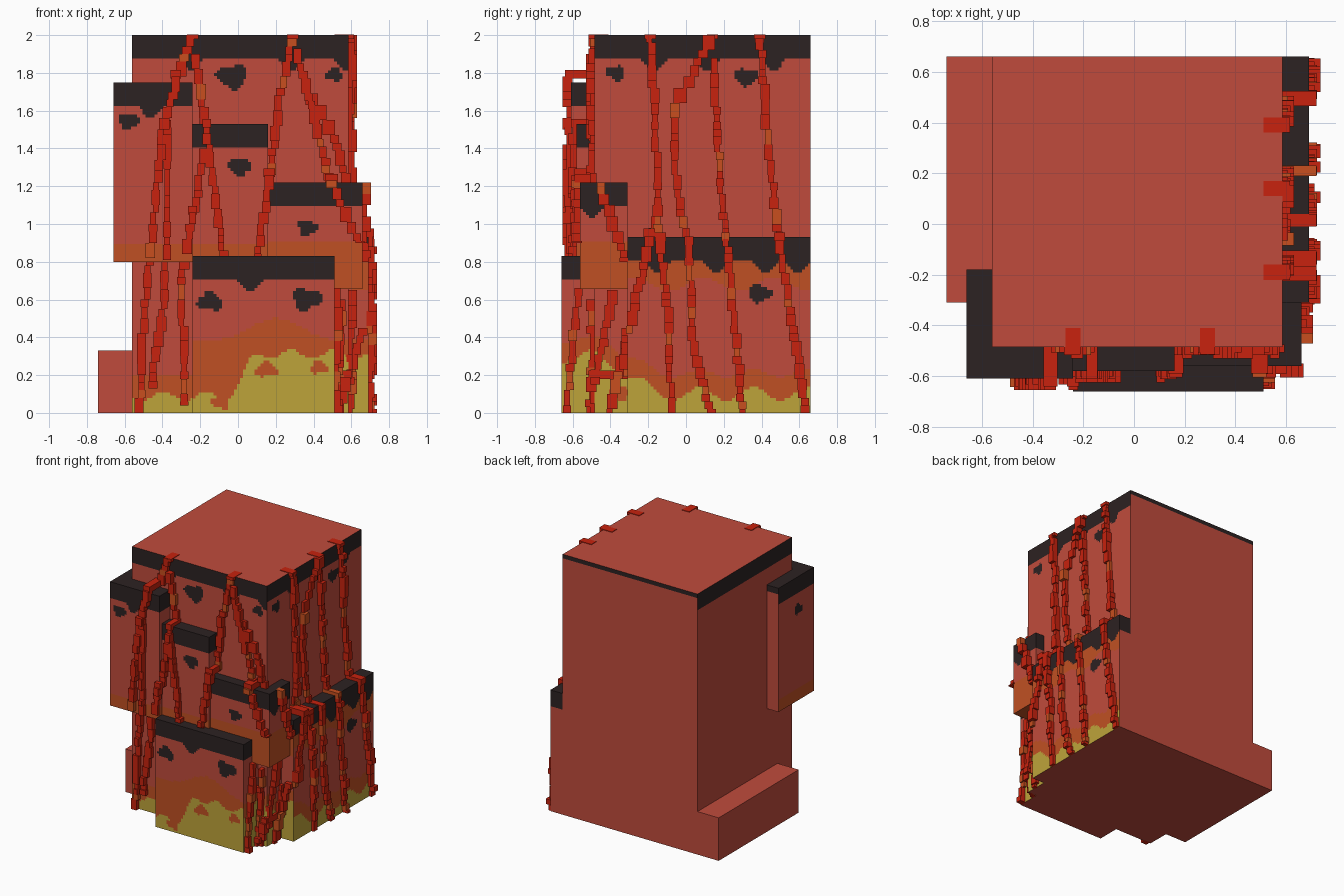
import bpy, bmesh, math, random

random.seed(7)
if "Cube" in bpy.data.objects:
    bpy.data.objects.remove(bpy.data.objects["Cube"], do_unlink=True)


def material(name, *rgb):
    c = tuple(((v / 255 + 0.055) / 1.055) ** 2.4 for v in rgb) + (1,)
    m = bpy.data.materials.new(name)
    m.use_nodes = True
    m.diffuse_color = c
    m.node_tree.nodes["Principled BSDF"].inputs["Base Color"].default_value = c
    return m


MATS = [material("clay red", 192, 75, 60), material("charcoal", 44, 34, 34),
        material("burnt orange", 192, 80, 35), material("sulphur yellow", 190, 164, 58),
        material("lava red", 200, 34, 14), material("lava orange", 200, 78, 30)]
RED, BLACK, ORANGE, YELLOW, LAVA, GLOW = range(6)
RIM, CELL = .12, .0155


def finish(bm, name):
    me = bpy.data.meshes.new(name)
    bm.to_mesh(me)
    bm.free()
    for m in MATS:
        me.materials.append(m)
    bpy.context.scene.collection.objects.link(bpy.data.objects.new(name, me))


def quad(bm, pts, mat):
    face = bm.faces.new([bm.verts.new(p) for p in pts])
    face.material_index = mat
    return face


def ramp(u, a, b):
    t = min(1, max(0, (u - a) / (b - a)))
    return t * t * (3 - 2 * t)


def pool(side, u):
    """Height of the yellow pool at the foot."""
    if side == "front":
        return .09 + .22 * ramp(u, -.06, .12) + .025 * math.sin(28 * u)
    return .1 + .2 * ramp(-u, .1, .5) + .035 * math.sin(22 * u)


def heat(side, u):
    """Height of the orange glow above the pool."""
    if side == "front":
        return .2 if u < -.24 else .39 + .11 * ramp(.3 - abs(u - .2), 0, .3)
    return .21 + .18 * ramp(-u, .1, .5) + .02 * math.sin(22 * u)


# Burnt patches and dots in the pool: u, z, half width
SPOTS = {"front": [(-.03, 1.78, .08), (.51, 1.79, .045), (-.58, 1.54, .055), (.01, 1.3, .06),
                   (.365, .98, .05), (-.15, .59, .065), (.36, .6, .075)],
         "right": [(-.37, 1.8, .05), (.32, 1.78, .06), (.39, .63, .06)],
         "left": [(-.42, 1.5, .05)]}
DOTS = {"front": [(.15, .23, .055), (.43, .24, .045), (-.09, .06, .05)], "right": [(-.35, .1, .05)]}


def hit(spots, u, z):
    for a, b, r in spots:
        wobble = 1 + .35 * math.sin(3 * math.atan2(z - b, u - a) + a * 20)
        if ((u - a) / r) ** 2 + ((z - b) / (.75 * r)) ** 2 < wobble:
            return True
    return False


# Blocks: bounds, style of the foot, rim depth at the back, places where the rim drips
BLOCKS = {
    "main_tower": ((-.56, .585, -.485, .66, 0, 2), "pool", .025,
                   {"front": (-.25, .28, .58), "right": (-.17, .11, .46)}),
    "right_slab": ((.585, .69, -.31, .66, 0, .93), "pool", RIM, {"right": (-.15, .16, .42, .59)}),
    "lower_front_block": ((-.24, .51, -.66, -.485, 0, .83), "pool", 0, {"front": (.06,)}),
    "left_upper_block": ((-.66, -.24, -.61, -.18, .8, 1.75), "band", .04, {"front": (-.46,)}),
    "middle_block": ((-.24, .16, -.58, -.45, .8, 1.53), "band", 0, {}),
    "right_upper_block": ((.16, .66, -.56, -.31, .655, 1.22), "band", RIM, {"right": (-.5,)}),
    "left_step": ((-.74, -.56, -.31, .66, 0, .33), "plain", 0, {}),
}


def colour(name, side, u, z):
    bounds, foot, back, drips = BLOCKS[name]
    if foot == "plain":
        return RED
    if side == "back":
        return BLACK if z > bounds[5] - back else RED
    depth = RIM + sum(.07 * ramp(.09 - abs(u - d), 0, .09) for d in drips.get(side, ()))
    if z > bounds[5] - depth or hit(SPOTS[side], u, z):
        return BLACK
    if foot == "band":
        return ORANGE if z < .9 else RED
    if side == "left":
        return RED if name == "main_tower" or z > .38 else YELLOW if z < .07 else ORANGE
    if z < pool(side, u):
        return ORANGE if hit(DOTS[side], u, z) else YELLOW
    if z < heat(side, u) or (name == "right_slab" and z > .68 + .035 * math.sin(17 * u)):
        return ORANGE
    return RED


def painted_block(name):
    bm = bmesh.new()
    (x0, x1, y0, y1, z0, z1), foot = BLOCKS[name][:2]
    sides = {"front": (x0, x1, lambda u, z: (u, y0, z)), "back": (x1, x0, lambda u, z: (u, y1, z)),
             "right": (y0, y1, lambda u, z: (x1, u, z)), "left": (y1, y0, lambda u, z: (x0, u, z))}
    nz = round((z1 - z0) / CELL)
    height = [z0 + (z1 - z0) * k / nz for k in range(nz + 1)]
    for side, (a, b, at) in sides.items():
        nu = round(abs(b - a) / CELL)
        strips = []                       # neighbouring columns with equal colours are joined
        for i in range(nu):
            u = a + (b - a) * (i + .5) / nu
            col = [colour(name, side, u, z + CELL / 2) for z in height[:-1]]
            if strips and strips[-1][2] == col:
                strips[-1][1] = i + 1
            else:
                strips.append([i, i + 1, col])
        for i, j, col in strips:
            ua, ub = a + (b - a) * i / nu, a + (b - a) * j / nu
            cuts = [0] + [k for k in range(1, nz) if col[k] != col[k - 1]] + [nz]
            for k, e in zip(cuts, cuts[1:]):
                za, zb = height[k], height[e]
                quad(bm, [at(ua, za), at(ub, za), at(ub, zb), at(ua, zb)], col[k])
    # Underside and top; the tower keeps a dark border round its top
    quad(bm, [(x0, y0, z0), (x0, y1, z0), (x1, y1, z0), (x1, y0, z0)], ORANGE if foot == "band" else RED)
    lid = quad(bm, [(x0, y0, z1), (x1, y0, z1), (x1, y1, z1), (x0, y1, z1)], RED if foot == "plain" else BLACK)
    if name == "main_tower":
        bmesh.ops.inset_region(bm, faces=[lid], thickness=.073, use_boundary=True)
        lid.material_index = RED
    finish(bm, name)


for block in BLOCKS:
    painted_block(block)


def surface(side, u, z):
    """Distance of the outermost block face at this place, or None."""
    found = []
    for (x0, x1, y0, y1, z0, z1), *_ in BLOCKS.values():
        a, b, d = (x0, x1, -y0) if side == "front" else (y0, y1, x1)
        if a <= u <= b and z0 <= z <= z1:
            found.append(d)
    return max(found, default=None)


def lava_box(bm, side, u, w, d0, d1, z0, z1):
    mat = GLOW if random.random() < .07 else LAVA
    mid, deep = (d0 + d1) / 2, d1 - d0
    c, s = ((u, -mid), (w, deep)) if side == "front" else ((mid, u), (deep, w))
    verts = bmesh.ops.create_cube(bm, size=1)["verts"]
    for v in verts:
        v.co = (c[0] + v.co.x * s[0], c[1] + v.co.y * s[1], (z0 + z1) / 2 + v.co.z * (z1 - z0))
    for f in {f for v in verts for f in v.link_faces}:
        f.material_index = mat


def lava_stream(name, side, top, end, *us):
    """Blocky lava running down the surface through evenly spaced places us."""
    bm = bmesh.new()

    def along(z):
        t = (top - z) / (top - end) * (len(us) - 1)
        i = min(int(t), len(us) - 2)
        return us[i] + (us[i + 1] - us[i]) * (t - i)

    z, last = top, None
    while z > end + .005:
        low = max(end, z - random.choice((.04, .04, .06, .08)))
        ua, ub = along(z), along(low)
        u, w = round((ua + ub) / .03) * .015, abs(ub - ua) * .6 + random.choice((.03, .04, .045))
        d = surface(side, u, (z + low) / 2)
        if d is not None:
            lava_box(bm, side, u, w, d - .01, d + random.choice((.022, .032, .045)), low, z)
            if last is not None and d > last + .02:      # lava lying on a ledge
                lava_box(bm, side, u, w + .01, last, d + .03, z - .01, z + .035)
            last = d
        z = low
    if top == 2:                                          # source seeping over the top border
        d = surface(side, us[0], 1.99)
        lava_box(bm, side, us[0], .06, d - .075, d + .03, 1.98, 2.004)
    finish(bm, name)


# Streams: top, end, then sideways places on the way down
FRONT = [(2, 0, -.24, -.4, -.45, -.5, -.52), (1.9, .83, -.23, -.15, -.08), (1.4, .04, -.17, -.3, -.28),
         (1.55, .13, -.38, -.37, -.39, -.46), (2, .83, .29, .21, .17, .1), (1.93, .9, .31, .4, .48, .64),
         (1.73, 1.22, .35, .5, .575), (.6, 0, .55, .54), (.45, .05, .66, .55)]
RIGHT = [(2, 0, -.19, -.16, -.15, -.09, -.08), (2, 0, .14, -.07, -.05, .02, .03, .13),
         (1.88, 0, .14, .18, .24, .3), (2, 0, .39, .43, .48, .56, .635), (1.1, 0, -.14, -.28, -.41),
         (1.22, .8, -.46, -.32), (.65, 0, -.38, -.52), (.66, 0, -.57, -.63)]
for side, streams in (("front", FRONT), ("right", RIGHT)):
    for n, stream in enumerate(streams):
        lava_stream("%s_lava_stream_%d" % (side, n + 1), side, *stream)
